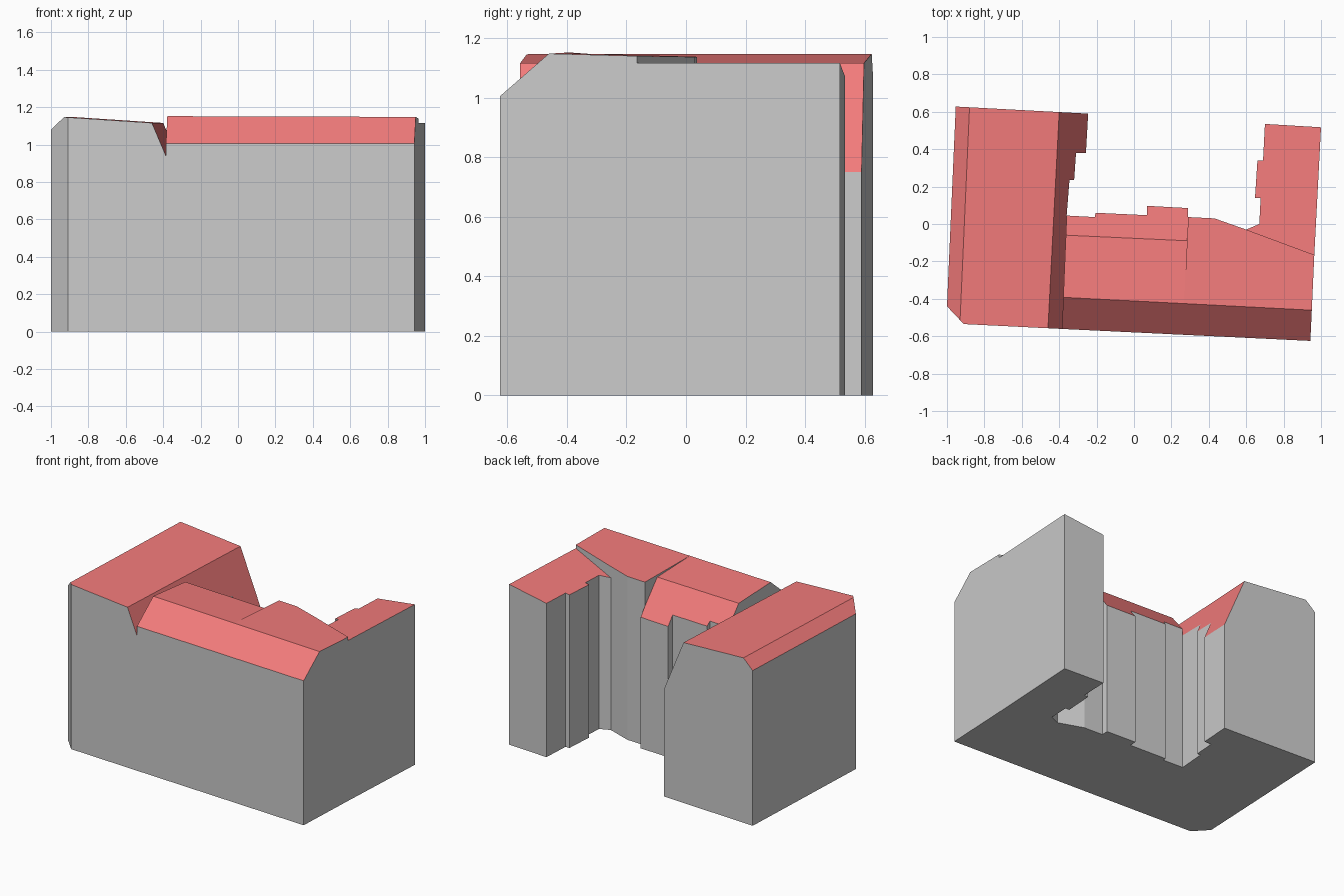
import bpy, bmesh
from mathutils import Vector

if "Cube" in bpy.data.objects:
    bpy.data.objects.remove(bpy.data.objects["Cube"])

roof_red = bpy.data.materials.new("roof_red")
roof_red.diffuse_color = (0.9, 0.2, 0.2, 1)
roof_red.use_nodes = True
roof_red.node_tree.nodes["Principled BSDF"].inputs["Base Color"].default_value = roof_red.diffuse_color
wall_grey = bpy.data.materials.new("wall_grey")
wall_grey.diffuse_color = (0.8, 0.8, 0.8, 1)
wall_grey.use_nodes = True
wall_grey.node_tree.nodes["Principled BSDF"].inputs["Base Color"].default_value = wall_grey.diffuse_color


def wing(name, outline, roof_planes):
    """Extrude a footprint, then slice it with roof planes (3 points each)."""
    bm = bmesh.new()
    base = bm.faces.new([bm.verts.new((x, y, 0)) for x, y in outline])
    top = bmesh.ops.extrude_face_region(bm, geom=[base])["geom"]
    bmesh.ops.translate(bm, vec=(0, 0, 2),
                        verts=[v for v in top if isinstance(v, bmesh.types.BMVert)])
    for points in roof_planes:
        a, b, c = map(Vector, points)
        normal = (b - a).cross(c - a).normalized()
        if normal.z < 0:
            normal.negate()
        cut = bmesh.ops.bisect_plane(
            bm, geom=bm.verts[:] + bm.edges[:] + bm.faces[:], dist=1e-5,
            plane_co=a, plane_no=normal, clear_outer=True)["geom_cut"]
        rim = [e for e in cut if isinstance(e, bmesh.types.BMEdge)]
        for face in bmesh.ops.holes_fill(bm, edges=rim, sides=0)["faces"]:
            face.material_index = 1
    bmesh.ops.recalc_face_normals(bm, faces=bm.faces[:])
    mesh = bpy.data.meshes.new(name)
    bm.to_mesh(mesh)
    bm.free()
    mesh.materials.append(wall_grey)
    mesh.materials.append(roof_red)
    bpy.context.collection.objects.link(bpy.data.objects.new(name, mesh))


# Left wing: narrow outer slope, nearly flat top, steep courtyard slope
wing("left_wing",
     [(-0.91, -0.535), (-0.385, -0.561), (-0.36, 0.045), (-0.345, 0.235),
      (-0.32, 0.235), (-0.31, 0.38), (-0.257, 0.38), (-0.245, 0.59),
      (-0.953, 0.628), (-1.0, -0.44)],
     [[(-1.0, -0.44, 1.08), (-0.953, 0.628, 1.08), (-0.93, -0.515, 1.147)],
      [(-0.93, -0.515, 1.147), (-0.873, 0.624, 1.147), (-0.46, -0.557, 1.116)],
      [(-0.46, -0.557, 1.116), (-0.4, 0.598, 1.116), (-0.245, 0.59, 0.75)]])

# Front slope shared by both halves of the middle block
front_slope = [(-0.385, -0.561, 1.005), (0.943, -0.625, 1.005), (-0.38, -0.392, 1.152)]

# Middle block, left half: ridge, gentle back slope, steep courtyard slope
wing("middle_left",
     [(-0.385, -0.561), (0.26, -0.592), (0.29, 0.037), (0.29, 0.085),
      (0.07, 0.097), (0.07, 0.047), (-0.205, 0.06), (-0.21, 0.037), (-0.36, 0.045)],
     [front_slope,
      [(-0.38, -0.392, 1.152), (0.95, -0.46, 1.148), (-0.36, -0.06, 1.128)],
      [(-0.36, -0.06, 1.128), (0.29, -0.09, 1.126), (0.29, 0.085, 0.912)]])

# Middle block, right half: ridge and almost flat back
wing("middle_right",
     [(0.26, -0.592), (0.943, -0.625), (0.964, -0.165), (0.6, -0.03),
      (0.43, 0.03), (0.29, 0.037)],
     [front_slope,
      [(-0.38, -0.392, 1.152), (0.95, -0.46, 1.148), (0.43, 0.03, 1.137)]])

# Right wing: single pitch falling towards the courtyard
wing("right_wing",
     [(0.964, -0.165), (1.0, 0.517), (0.7, 0.535), (0.69, 0.34), (0.66, 0.34),
      (0.647, 0.14), (0.677, 0.14), (0.67, 0.0), (0.6, -0.03)],
     [[(1.0, 0.517, 1.116), (0.964, -0.165, 1.116), (0.7, 0.535, 1.07)]])
